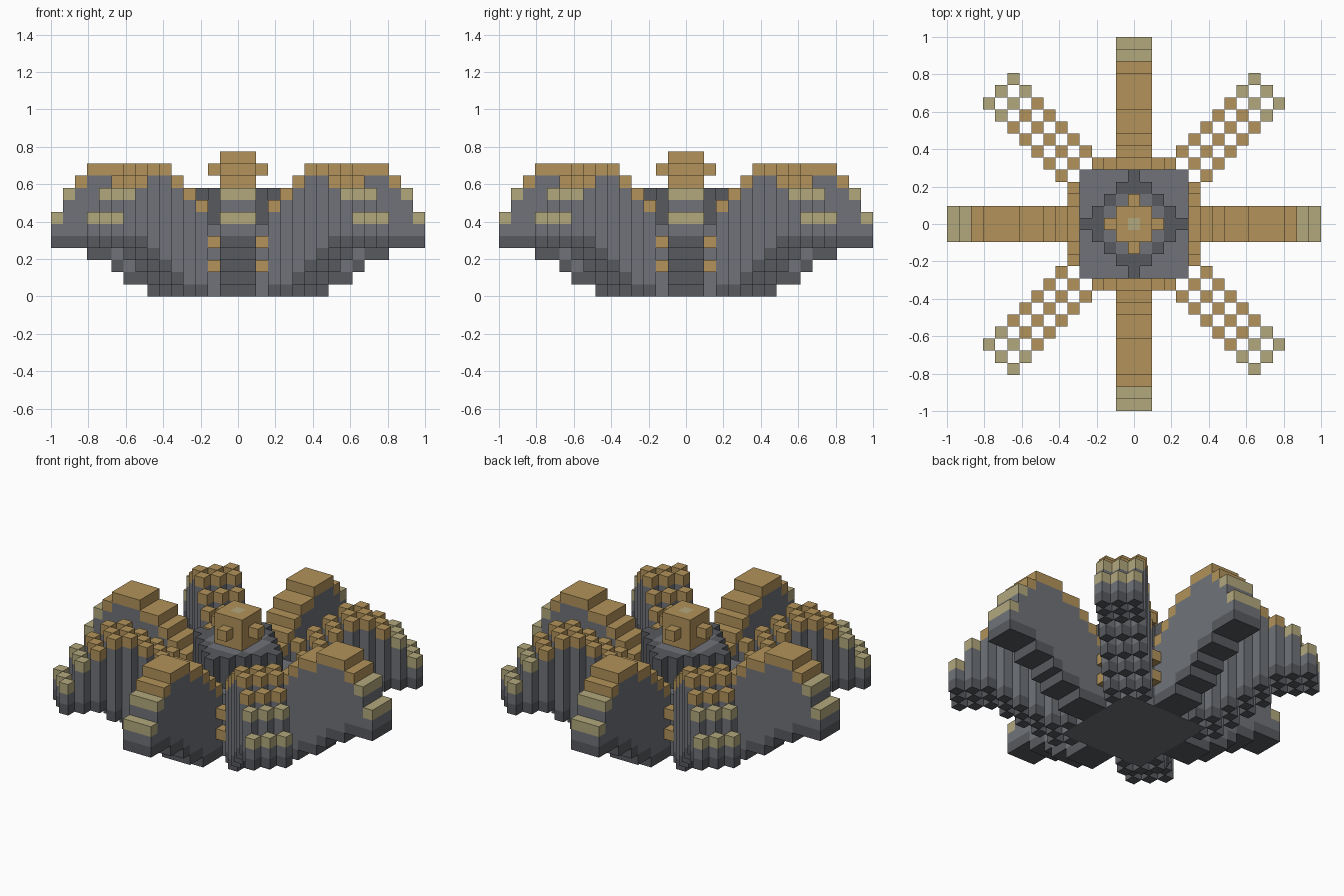
import bpy, bmesh
from mathutils import Vector

if "Cube" in bpy.data.objects:
    bpy.data.objects.remove(bpy.data.objects["Cube"])

V = 2 / 31  # cube size: the model is 31 cubes wide


def material(name, r, g, b):
    m = bpy.data.materials.new(name)
    m.diffuse_color = (r, g, b, 1)
    m.use_nodes = True
    m.node_tree.nodes["Principled BSDF"].inputs["Base Color"].default_value = m.diffuse_color
    return m


MATS = [material("grey", .162, .171, .191), material("dark_grey", .098, .102, .114),
        material("ochre", .445, .29, .102), material("sand", .445, .392, .205)]
GREY, DARK, OCHRE, SAND = range(4)
parts = {}


def column(part, x, y, low, high, body=GREY, bottom=None, top=None):
    """Stack cubes from layer low to high with optional end colours."""
    cells = parts.setdefault(part, {})
    for k in range(low, high + 1):
        cells[(x, y, k)] = body
    if bottom is not None:
        cells[(x, y, low)] = bottom
    if top is not None:
        cells[(x, y, high)] = top


# Radial profile shared by all petals: radius -> (lowest, highest layer)
PROFILE = {5: (0, 6), 6: (0, 7), 7: (0, 8), 8: (1, 9), 9: (1, 9), 10: (2, 10),
           11: (3, 10), 12: (3, 10), 13: (4, 9), 14: (4, 8), 15: (4, 6)}

# Straight petals, three cubes wide
for name, dx, dy in (("right_petal", 1, 0), ("left_petal", -1, 0),
                     ("back_petal", 0, 1), ("front_petal", 0, -1)):
    for r, (low, high) in PROFILE.items():
        for w in (-1, 0, 1):
            column(name, dx * r + dy * w, dy * r + dx * w, low, high,
                   bottom=DARK, top=SAND if r > 13 else OCHRE)

# Diagonal petals, a checkerboard three cubes wide
DIAGONAL = {4: 6, 5: 7, 6: 8, 7: 10, 8: 11, 9: 13, 10: 14, 11: 15}
for sx, sname in ((1, "right"), (-1, "left")):
    for sy, yname in ((1, "back"), (-1, "front")):
        for n, r in DIAGONAL.items():
            low, high = PROFILE[r]
            for w in (-1, 0, 1):
                if n == 4 and w == 0:
                    continue
                column(f"{yname}_{sname}_petal", sx * (n + w), sy * (n - w), low, high,
                       bottom=DARK, top=SAND if r > 13 else OCHRE)

# Hub: square base with a stepped round platform on it
for x in range(-4, 5):
    for y in range(-4, 5):
        a, b = sorted((abs(x), abs(y)))
        column("hub_base", x, y, 0, 5)
        if (b <= 3 and a + b <= 4) or (a, b) == (0, 4):
            rim = (b == 3 and a <= 1) or (a, b) in ((2, 2), (0, 4))
            column("platform", x, y, 6, 8, body=DARK if rim else GREY)

# Small studs around the base, beside each straight petal
for s in (-5, 5):
    for t in (-2, 2):
        for k in (2, 4):
            column("base_studs", s, t, k, k, body=OCHRE)
            column("base_studs", t, s, k, k, body=OCHRE)

# Centre knob with one nub on each side
for x in (-1, 0, 1):
    for y in (-1, 0, 1):
        column("knob", x, y, 9, 11, body=OCHRE, top=SAND if x == y == 0 else OCHRE)
for x, y in ((2, 0), (-2, 0), (0, 2), (0, -2)):
    column("knob", x, y, 10, 10, body=OCHRE)

# Turn the cubes into meshes, keeping only the exposed faces
filled = {c for cells in parts.values() for c in cells}
for name, cells in parts.items():
    bm = bmesh.new()
    for cell, colour in cells.items():
        centre = Vector((cell[0], cell[1], cell[2] + .5))
        for axis in range(3):
            for sign in (-1, 1):
                n = [0, 0, 0]
                n[axis] = sign
                if tuple(c + d for c, d in zip(cell, n)) in filled:
                    continue
                n = Vector(n)
                u = Vector((n.y, n.z, n.x))
                v = n.cross(u)
                corners = [centre + (n + a * u + b * v) / 2
                           for a, b in ((-1, -1), (1, -1), (1, 1), (-1, 1))]
                face = bm.faces.new([bm.verts.new(p * V) for p in corners])
                face.material_index = colour
    bmesh.ops.remove_doubles(bm, verts=bm.verts, dist=1e-4)
    mesh = bpy.data.meshes.new(name)
    bm.to_mesh(mesh)
    bm.free()
    for m in MATS:
        mesh.materials.append(m)
    bpy.context.collection.objects.link(bpy.data.objects.new(name, mesh))
